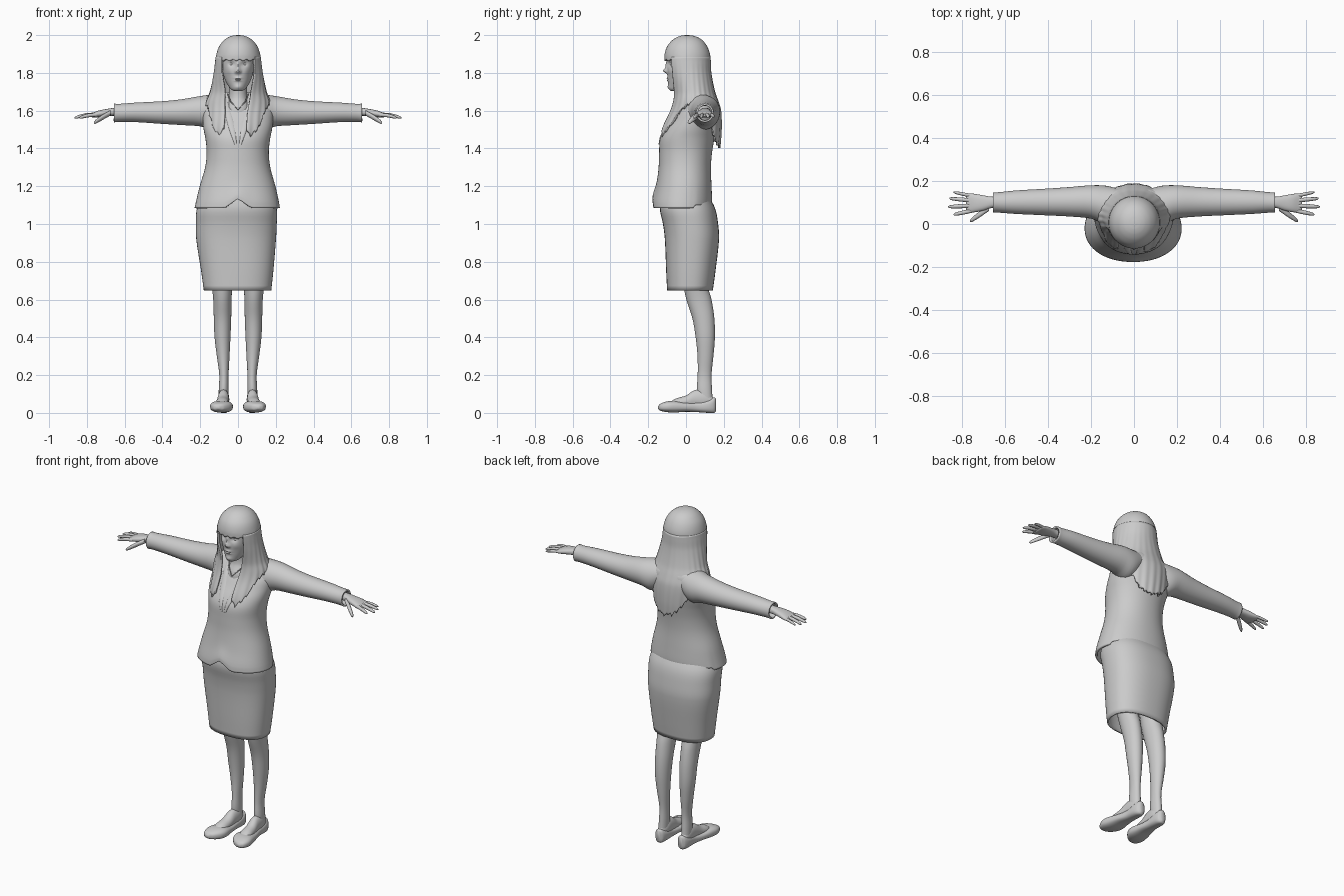
import bpy, bmesh, math, random
from mathutils import Vector

random.seed(4)


def sample(keys, t):
    """Smooth interpolation of rows (t, values...) at t."""
    t = min(max(t, keys[0][0]), keys[-1][0])
    i = 0
    while i < len(keys) - 2 and t > keys[i + 1][0]:
        i += 1

    def slope(j, c):
        a, b = keys[max(j - 1, 0)], keys[min(j + 1, len(keys) - 1)]
        return (b[c] - a[c]) / (b[0] - a[0])
    h = keys[i + 1][0] - keys[i][0]
    s = (t - keys[i][0]) / h
    return [(2*s**3 - 3*s**2 + 1) * keys[i][c] + (s**3 - 2*s**2 + s) * h * slope(i, c)
            + (3*s**2 - 2*s**3) * keys[i+1][c] + (s**3 - s**2) * h * slope(i+1, c)
            for c in range(1, len(keys[0]))]


def finish(name, bm, mirror=False, thick=0):
    bmesh.ops.recalc_face_normals(bm, faces=bm.faces)
    me = bpy.data.meshes.new(name)
    bm.to_mesh(me)
    bm.free()
    ob = bpy.data.objects.new(name, me)
    bpy.context.collection.objects.link(ob)
    bpy.ops.object.select_all(action='DESELECT')
    ob.select_set(True)
    bpy.context.view_layer.objects.active = ob
    bpy.ops.object.shade_smooth_by_angle(angle=math.radians(50))
    if thick:
        m = ob.modifiers.new("thickness", 'SOLIDIFY')
        m.thickness, m.offset = thick, -1
    if mirror:
        ob.modifiers.new("mirror", 'MIRROR')
    return ob


def loft(name, axis, keys, n=32, sub=4, p=2.0, start=True, end=True, shape=None, **kw):
    """Rounded rings along an axis; keys are (pos, lo, hi, lo, hi) of the other two axes."""
    bm = bmesh.new()
    k = "xyz".index(axis)
    others = [j for j in range(3) if j != k]
    ts = [a[0] + (b[0] - a[0]) * s / sub for a, b in zip(keys, keys[1:]) for s in range(sub)]
    rings = []
    for t in ts + [keys[-1][0]]:
        a0, a1, b0, b1 = sample(keys, t)
        ring = []
        for i in range(n):
            ang = 2 * math.pi * i / n
            c, s = math.cos(ang), math.sin(ang)
            co = Vector((0, 0, 0))
            co[k] = t
            co[others[0]] = (a0 + a1) / 2 + (a1 - a0) / 2 * math.copysign(abs(c) ** (2 / p), c)
            co[others[1]] = (b0 + b1) / 2 + (b1 - b0) / 2 * math.copysign(abs(s) ** (2 / p), s)
            ring.append(bm.verts.new(shape(co) if shape else co))
        rings.append(ring)
    for r, q in zip(rings, rings[1:]):
        for i in range(n):
            bm.faces.new((r[i], r[(i+1) % n], q[(i+1) % n], q[i]))
    if start:
        bm.faces.new(rings[0])
    if end:
        bm.faces.new(rings[-1])
    return finish(name, bm, **kw)


# Jacket body with a notched front hem
torso = [(1.085, -.23, .222, -.177, .137), (1.12, -.222, .216, -.175, .138),
         (1.2, -.203, .198, -.158, .135), (1.3, -.174, .171, -.145, .132),
         (1.38, -.166, .163, -.142, .138), (1.45, -.172, .17, -.138, .15),
         (1.5, -.182, .18, -.115, .16), (1.55, -.187, .187, -.08, .17),
         (1.6, -.187, .187, -.048, .173), (1.65, -.165, .165, -.008, .168),
         (1.68, -.12, .12, .018, .15), (1.7, -.065, .065, .03, .12)]


def hem(v):
    fade = max(0, 1 - (v.z - 1.085) / .15)
    if v.y < 0:
        v.z += fade * .05 * max(0, 1 - abs(v.x) / .07)
    elif v.y > .05:
        v.z += fade * .015
    return v


loft("jacket_body", 'z', torso, n=72, p=2.15, start=False, shape=hem, thick=.012)


# Lapels lying on the jacket front
def front_y(x, z):
    x0, x1, y0, y1 = sample(torso, z)
    return (y0 + y1) / 2 - (y1 - y0) / 2 * max(0, 1 - (abs(x) / x1) ** 2.15) ** (1 / 2.15)


lapel = []
for i in range(8):
    f = i / 7
    z, x, w = 1.42 + .26 * f, .012 + .06 * f, .006 + .012 * math.sin(math.pi * f)
    y = front_y(x, z)
    lapel.append((z, x - w, x + w, y - .004, y + .008))
loft("lapels", 'z', lapel, n=12, sub=2, mirror=True)

# Sleeves
loft("sleeves", 'x', [(.06, .04, .16, 1.56, 1.68), (.13, .0, .178, 1.50, 1.685),
                      (.2, .025, .18, 1.517, 1.677), (.3, .035, .172, 1.524, 1.66),
                      (.4, .04, .165, 1.53, 1.65), (.55, .047, .156, 1.54, 1.642),
                      (.63, .053, .148, 1.541, 1.636), (.657, .053, .147, 1.538, 1.637)],
     n=36, end=False, mirror=True, thick=.01)

# Hands: palm, four fingers and a thumb
loft("palms", 'x', [(.6, .075, .13, 1.57, 1.615), (.66, .075, .127, 1.573, 1.614),
                    (.7, .063, .133, 1.57, 1.608), (.74, .055, .14, 1.565, 1.6),
                    (.772, .055, .142, 1.565, 1.587), (.782, .066, .132, 1.57, 1.582)],
     n=24, p=2.4, mirror=True)


def finger(name, a, b, r, bend=0.0):
    keys = []
    for f, w in ((0, 1), (.3, 1), (.5, 1.02), (.75, .88), (.92, .7), (1, .25)):
        x, y, z = (Vector(a).lerp(Vector(b), f))
        z += bend * math.sin(math.pi * f)
        keys.append((x, y - r * w, y + r * w, z - r * w, z + r * w))
    loft(name, 'x', keys, n=12, sub=2, mirror=True)


finger("index_fingers", (.75, .063, 1.578), (.84, .044, 1.562), .0098, .004)
finger("middle_fingers", (.75, .086, 1.58), (.866, .08, 1.562), .0098, .005)
finger("ring_fingers", (.75, .109, 1.58), (.86, .119, 1.564), .0095, .005)
finger("little_fingers", (.75, .13, 1.578), (.84, .148, 1.566), .0082, .004)
finger("thumbs", (.675, .075, 1.588), (.763, .014, 1.535), .014, .002)

# Skirt
loft("skirt", 'z', [(.648, -.181, .176, -.1, .142), (.75, -.195, .187, -.105, .156),
                    (.92, -.221, .201, -.112, .175), (1.0, -.222, .205, -.122, .17),
                    (1.08, -.218, .205, -.138, .155), (1.15, -.185, .18, -.125, .12)],
     n=56, p=2.35, start=False, end=False, thick=.01)

# Legs and feet
loft("legs", 'z', [(.05, .052, .102, .07, .142), (.12, .05, .102, .058, .138),
                   (.2, .05, .099, .062, .135), (.3, .045, .112, .061, .145),
                   (.4, .04, .124, .051, .153), (.5, .036, .128, .034, .15),
                   (.6, .034, .131, .002, .135), (.68, .03, .14, -.015, .115),
                   (.88, .015, .165, -.05, .13)], n=28, mirror=True)
loft("feet", 'y', [(-.09, .06, .115, .02, .055), (-.05, .05, .12, .02, .077),
                   (0, .048, .114, .02, .092), (.045, .047, .108, .02, .12),
                   (.1, .047, .105, .02, .12), (.145, .06, .095, .03, .08)],
     n=24, mirror=True)
loft("shoes", 'y', [(-.148, .098, .113, .022, .035), (-.137, .071, .133, .012, .048),
                    (-.10, .037, .147, .004, .061), (-.06, .027, .143, .002, .064),
                    (0, .035, .128, .006, .056), (.06, .042, .112, .004, .058),
                    (.12, .043, .109, 0, .072), (.15, .05, .1, 0, .082),
                    (.16, .063, .087, .012, .075)], n=32, p=2.6, mirror=True)

# Neck and necklace
loft("neck", 'z', [(1.58, -.08, .08, -.055, .11), (1.62, -.07, .07, -.05, .1),
                   (1.67, -.05, .05, -.025, .085), (1.76, -.05, .05, -.03, .08)])
cu = bpy.data.curves.new("necklace", 'CURVE')
cu.dimensions, cu.bevel_depth = '3D', .003
sp = cu.splines.new('POLY')
chain = [(-.056, .0, 1.69), (-.04, -.032, 1.65), (0, -.062, 1.605), (.04, -.032, 1.65), (.056, .0, 1.69)]
sp.points.add(len(chain) - 1)
for pt, co in zip(sp.points, chain):
    pt.co = (*co, 1)
bpy.context.collection.objects.link(bpy.data.objects.new("necklace", cu))

# Head with facial relief: (x, z, spread x, spread z, forward push)
relief = [(0, 1.84, .009, .025, .008), (0, 1.811, .011, .012, .021), (.013, 1.806, .006, .007, .007),
          (.034, 1.847, .017, .012, -.011), (.034, 1.872, .022, .007, .003),
          (0, 1.773, .019, .004, .008), (0, 1.761, .016, .005, .008), (0, 1.767, .022, .002, -.005),
          (0, 1.725, .02, .012, .006), (.045, 1.81, .018, .018, .004)]


def face(v):
    if v.y < 0:
        push = 0
        for x, z, sx, sz, d in relief:
            push += d * math.exp(-((abs(v.x) - x) / sx) ** 2 - ((v.z - z) / sz) ** 2)
        v.y -= push
    return v


loft("head", 'z', [(1.704, -.022, .022, -.08, -.02), (1.712, -.036, .036, -.088, .0),
                   (1.73, -.051, .051, -.092, .04), (1.76, -.067, .067, -.095, .07),
                   (1.8, -.08, .08, -.099, .09), (1.85, -.088, .088, -.1, .1),
                   (1.9, -.088, .088, -.095, .105), (1.95, -.068, .068, -.068, .08),
                   (1.975, -.04, .04, -.04, .05)], n=112, sub=7, shape=face)
bm = bmesh.new()
bmesh.ops.create_uvsphere(bm, u_segments=20, v_segments=12, radius=.014)
bmesh.ops.translate(bm, verts=bm.verts, vec=(.034, -.070, 1.847))
finish("eyes", bm, mirror=True)

# Hair envelope shared by the crown and the long hair
hair = [(1.4, -.16, .16, -.145, .18), (1.5, -.172, .172, -.132, .187), (1.6, -.175, .175, -.088, .184),
        (1.65, -.168, .168, -.075, .17), (1.7, -.147, .15, -.075, .153), (1.8, -.127, .13, -.102, .133),
        (1.86, -.12, .122, -.114, .13), (1.9, -.114, .117, -.113, .127), (1.94, -.1, .103, -.1, .112),
        (1.97, -.077, .08, -.076, .09), (1.988, -.053, .055, -.05, .064),
        (1.997, -.028, .03, -.025, .037), (2.0, -.006, .008, -.003, .012)]


def fringe(v):
    if v.z < 1.9 and v.y < 0:
        v.z += (1.9 - v.z) / .04 * (.007 + .005 * math.sin(v.x * 170))
    return v


loft("hair_crown", 'z', hair[6:], n=96, start=False, shape=fringe, thick=.012)

# Long hair: open curtain around the face with a ragged lower edge
ends = [(0, 1.5), (.06, 1.465), (.15, 1.51), (.25, 1.6), (.38, 1.63), (.58, 1.6),
        (.7, 1.53), (.85, 1.43), (1, 1.405)]
open_right = [(1.4, 14), (1.5, 15), (1.6, 17), (1.7, 27), (1.8, 42), (1.88, 47)]
open_left = [(1.4, 30), (1.5, 26), (1.6, 23), (1.7, 28), (1.8, 42), (1.88, 47)]
bm = bmesh.new()
cols, rows, grid = 144, 36, []
for i in range(cols + 1):
    s = i / cols
    low = sample(ends, 1 - abs(2 * s - 1))[0] + (i % 4) * .005 + random.uniform(-.006, .006)
    col = []
    for j in range(rows + 1):
        z = 1.885 + (low - 1.885) * j / rows
        x0, x1, y0, y1 = sample(hair, z)
        a, b = sample(open_right, z)[0], 360 - sample(open_left, z)[0]
        th = math.radians(a + (b - a) * s)
        r = 1.01 + .012 * j / rows * math.sin(i * .9)
        col.append(bm.verts.new(((x0 + x1) / 2 + (x1 - x0) / 2 * r * math.sin(th),
                                 (y0 + y1) / 2 - (y1 - y0) / 2 * r * math.cos(th), z)))
    grid.append(col)
for c, d in zip(grid, grid[1:]):
    for j in range(rows):
        bm.faces.new((c[j], c[j + 1], d[j + 1], d[j]))
finish("long_hair", bm, thick=.012)
